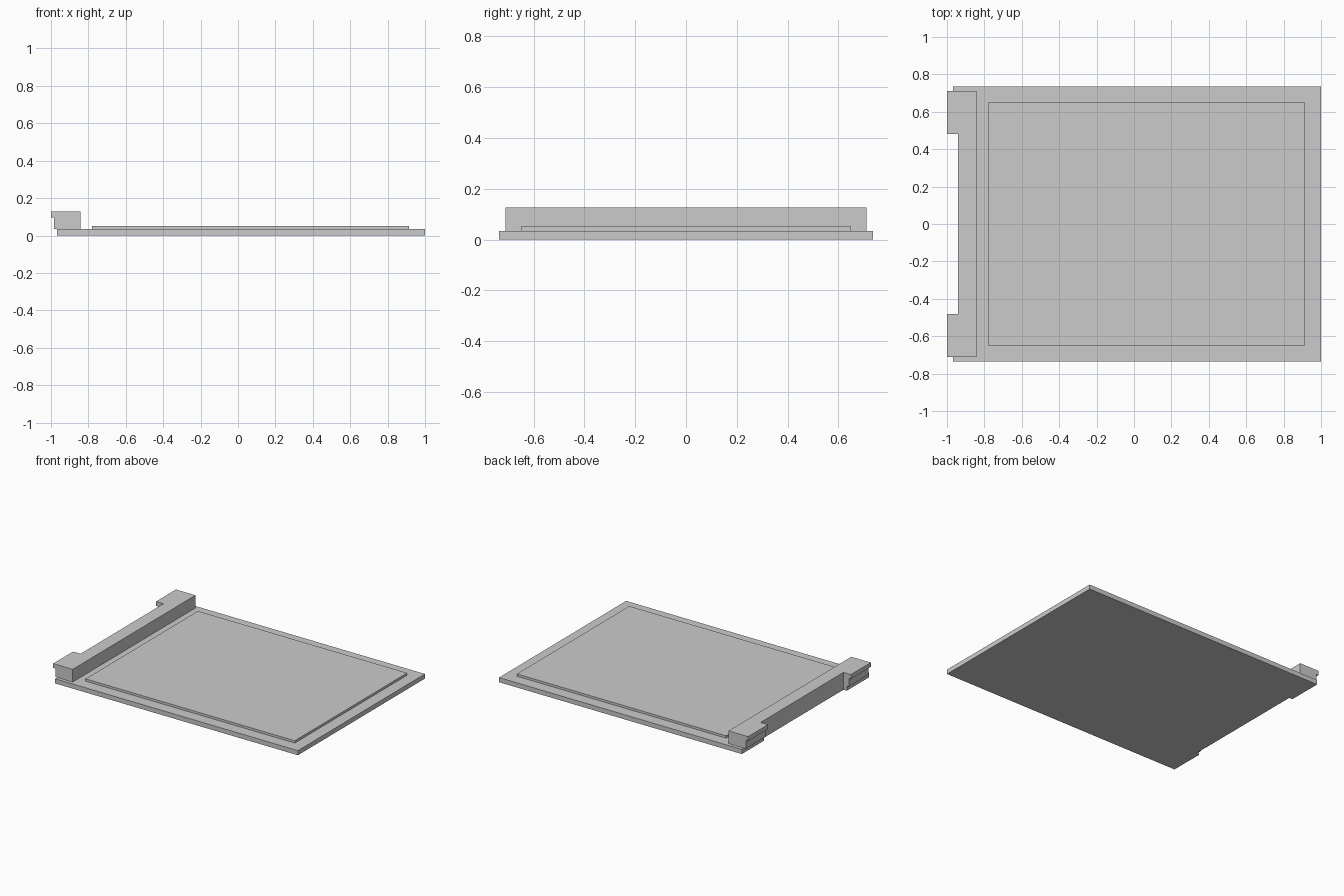
import bpy
import bmesh

default_cube = bpy.data.objects.get("Cube")
if default_cube:
    bpy.data.objects.remove(default_cube, do_unlink=True)

# Single plain grey finish
grey = bpy.data.materials.new("plain_grey")
grey.use_nodes = True
colour = (0.6, 0.6, 0.6, 1)
grey.diffuse_color = colour
grey.node_tree.nodes["Principled BSDF"].inputs["Base Color"].default_value = colour


def block(name, x, half_y, z):
    """Box symmetric in y, given as ranges in x and z."""
    bm = bmesh.new()
    bmesh.ops.create_cube(bm, size=1)
    for v in bm.verts:
        v.co = (x[v.co.x > 0], half_y if v.co.y > 0 else -half_y, z[v.co.z > 0])
    mesh = bpy.data.meshes.new(name)
    bm.to_mesh(mesh)
    bm.free()
    mesh.materials.append(grey)
    obj = bpy.data.objects.new(name, mesh)
    bpy.context.collection.objects.link(obj)
    return obj


def carve(obj, cutter):
    """Subtract the cutter and apply the result."""
    mod = obj.modifiers.new("cut", 'BOOLEAN')
    mod.operation = 'DIFFERENCE'
    mod.solver = 'EXACT'
    mod.object = cutter
    bpy.context.view_layer.objects.active = obj
    bpy.ops.object.modifier_apply(modifier=mod.name)


BASE_TOP = 0.034

# Flat base, raised panel and hinge bar along the -x edge
base = block("base_plate", (-0.967, 1.0), 0.735, (0, BASE_TOP))
panel = block("raised_panel", (-0.78, 0.915), 0.65, (BASE_TOP, 0.051))
bar = block("edge_bar", (-1.0, -0.842), 0.71, (BASE_TOP, 0.127))

# Long notch through the bar and base, and the step under the end lips
notch = block("notch_cutter", (-1.2, -0.94), 0.48, (-0.1, 0.3))
step = block("step_cutter", (-1.2, -0.983), 1.0, (-0.1, 0.095))
for obj, cutters in ((base, [notch]), (bar, [notch, step])):
    for cutter in cutters:
        carve(obj, cutter)
for cutter in (notch, step):
    bpy.data.objects.remove(cutter, do_unlink=True)
